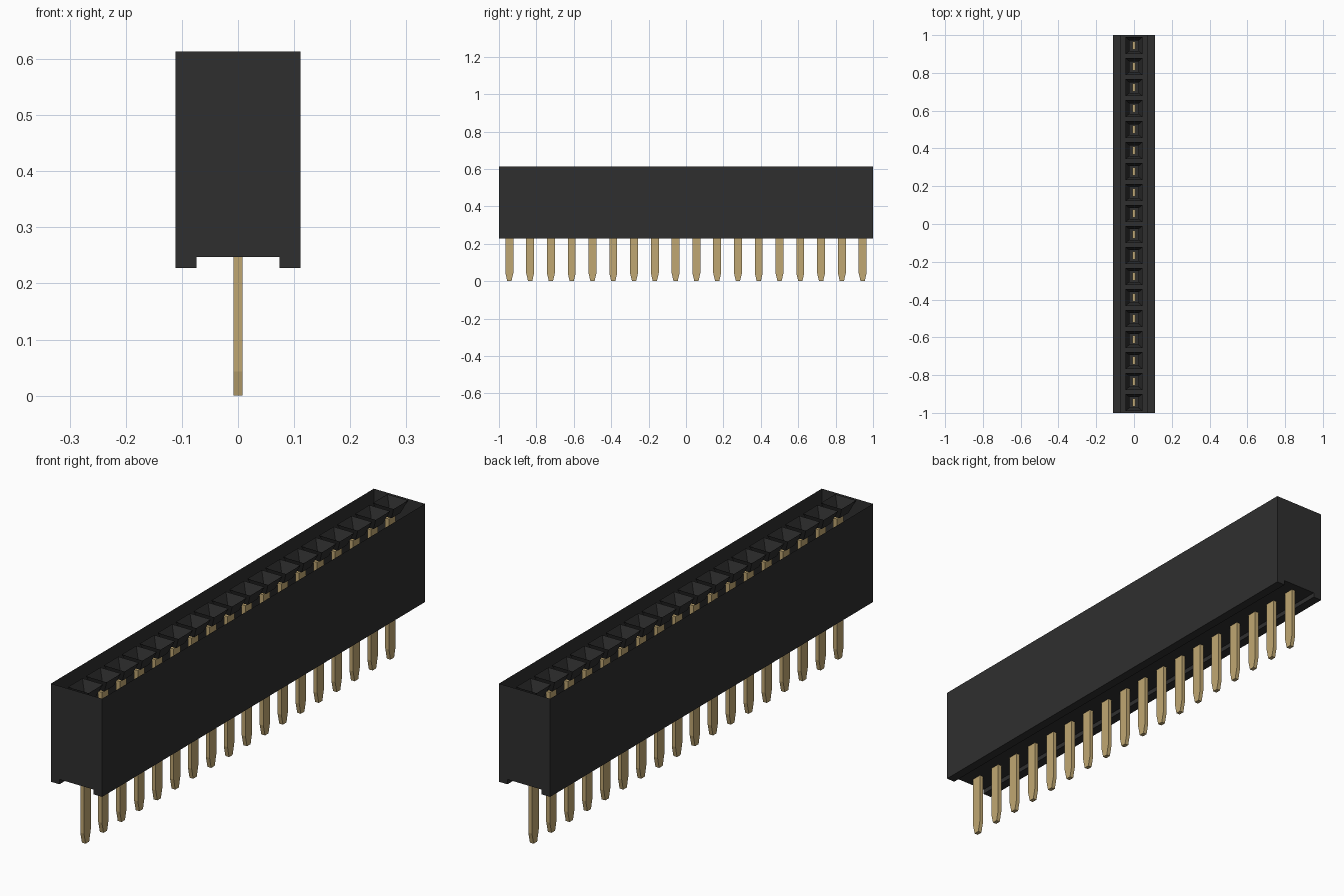
import bpy
import bmesh

cube = bpy.data.objects.get("Cube")
if cube:
    bpy.data.objects.remove(cube, do_unlink=True)

COUNT = 18
PITCH = 2 / COUNT
HALF_X = 0.111
TOP = 0.613


def material(name, rgb):
    mat = bpy.data.materials.new(name)
    mat.use_nodes = True
    color = (*rgb, 1)
    mat.diffuse_color = color
    bsdf = mat.node_tree.nodes["Principled BSDF"]
    bsdf.inputs["Base Color"].default_value = color
    bsdf.inputs["Roughness"].default_value = 0.6
    return mat


def finish(name, bm, mat):
    bmesh.ops.recalc_face_normals(bm, faces=bm.faces)
    mesh = bpy.data.meshes.new(name)
    bm.to_mesh(mesh)
    bm.free()
    mesh.materials.append(mat)
    obj = bpy.data.objects.new(name, mesh)
    bpy.context.collection.objects.link(obj)
    return obj


def loft(bm, rings, cap_start=False, cap_end=False):
    """Join successive rings of points with quads, optionally capping the ends."""
    loops = [[bm.verts.new(p) for p in ring] for ring in rings]
    for a, b in zip(loops, loops[1:]):
        n = len(a)
        for i in range(n):
            j = (i + 1) % n
            bm.faces.new((a[i], a[j], b[j], b[i]))
    if cap_start:
        bm.faces.new(loops[0][::-1])
    if cap_end:
        bm.faces.new(loops[-1])


def rect(hx, hy, z, y):
    return [(-hx, y - hy, z), (hx, y - hy, z), (hx, y + hy, z), (-hx, y + hy, z)]


black = material("black plastic", (0.028, 0.028, 0.028))
gold = material("gold metal", (0.53, 0.39, 0.17))

# Housing: open-topped shell with a shallow channel along the underside
half = [(HALF_X, TOP), (HALF_X, 0.228), (0.074, 0.228), (0.074, 0.247)]
profile = half + [(-x, z) for x, z in reversed(half)]
bm = bmesh.new()
loft(bm, [[(x, y, z) for x, z in profile] for y in (-1, 1)], True, True)
lid = [f for f in bm.faces if all(abs(v.co.z - TOP) < 0.001 for v in f.verts)]
bmesh.ops.delete(bm, geom=lid, context="FACES_ONLY")
finish("housing", bm, black)

# Funnel-shaped sockets and the flat pins standing below them
sockets, pins = bmesh.new(), bmesh.new()
for i in range(COUNT):
    y = (i - (COUNT - 1) / 2) * PITCH
    loft(sockets, [rect(0.045, 0.045, TOP, y), rect(0.024, 0.028, 0.565, y)])
    loft(pins, [rect(0.008, 0.011, 0, y), rect(0.008, 0.021, 0.043, y),
                rect(0.008, 0.021, 0.555, y)], True, True)
finish("sockets", sockets, black)
finish("pins", pins, gold)
